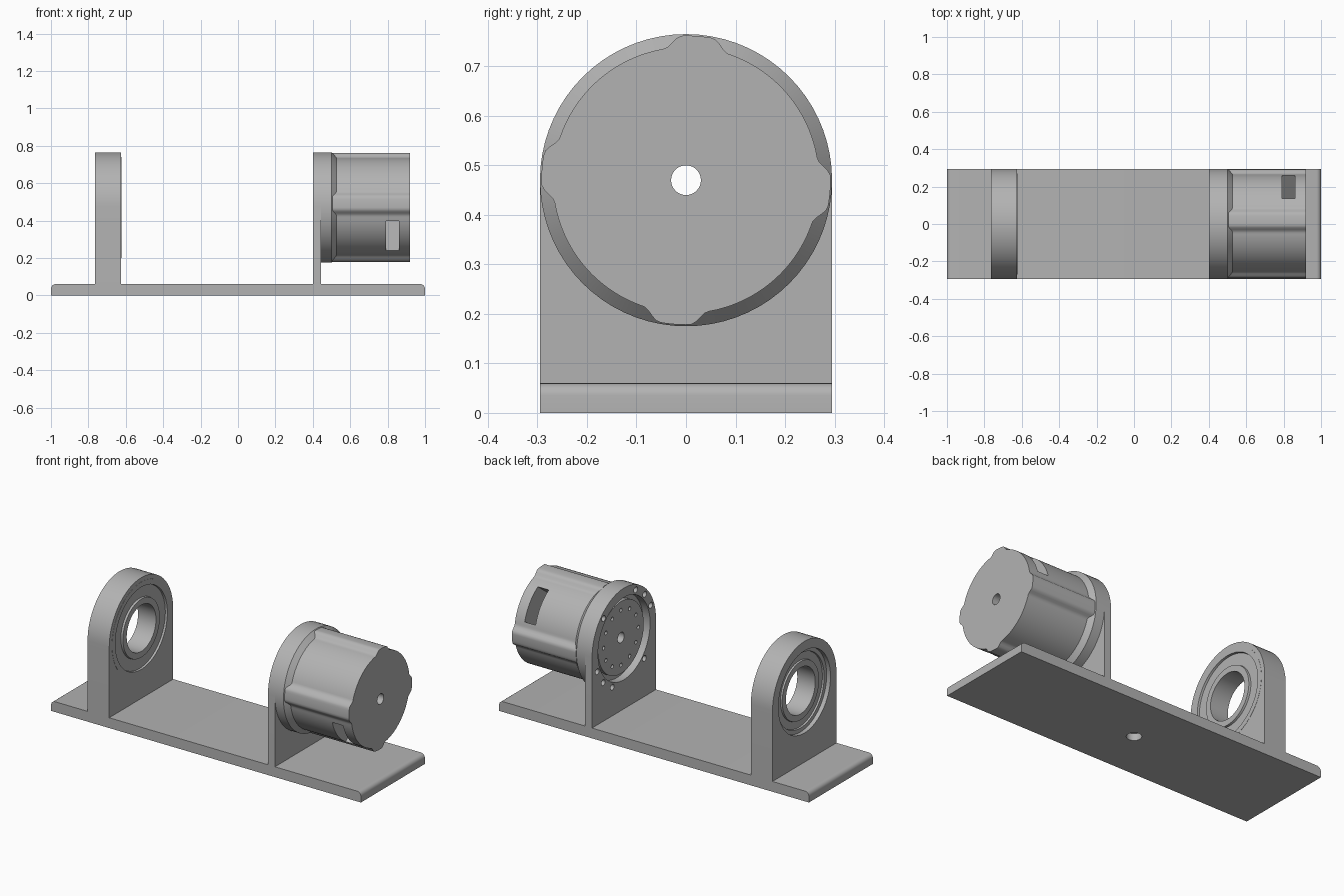
import bpy, bmesh, math
from math import cos, sin, radians, pi
from mathutils import Matrix

if "Cube" in bpy.data.objects:
    bpy.data.objects.remove(bpy.data.objects["Cube"], do_unlink=True)

AXIS = 0.47      # height of the shared shaft line
R = 0.295        # half width of the brackets
made = []

grey = bpy.data.materials.new("machined_grey")
grey.use_nodes = True
COLOUR = (0.45, 0.45, 0.45, 1)
grey.diffuse_color = COLOUR
grey.node_tree.nodes["Principled BSDF"].inputs["Base Color"].default_value = COLOUR


def circle(r, y=0.0, z=AXIS, n=72):
    return [(y + r * cos(2 * pi * i / n), z + r * sin(2 * pi * i / n)) for i in range(n)]


def polar(r, degrees):
    return r * cos(radians(degrees)), AXIS + r * sin(radians(degrees))


def build(name, parts, along="x"):
    """Extrude each (profile, start, end) along an axis into one object."""
    bm = bmesh.new()
    for pts, a, b in parts:
        place = (lambda u, v, t: (t, u, v)) if along == "x" else (lambda u, v, t: (u, t, v))
        ends = [[bm.verts.new(place(u, v, t)) for u, v in pts] for t in (a, b)]
        bm.faces.new(ends[0])
        bm.faces.new(ends[1][::-1])
        for i in range(len(pts)):
            j = (i + 1) % len(pts)
            bm.faces.new((ends[0][j], ends[0][i], ends[1][i], ends[1][j]))
    return finish(name, bm)


def finish(name, bm):
    bmesh.ops.recalc_face_normals(bm, faces=bm.faces)
    mesh = bpy.data.meshes.new(name)
    bm.to_mesh(mesh)
    bm.free()
    mesh.materials.append(grey)
    ob = bpy.data.objects.new(name, mesh)
    bpy.context.collection.objects.link(ob)
    made.append(ob)
    return ob


def lathe(name, profile, n=72):
    """Turn a closed (x, radius) profile around the shaft line."""
    bm = bmesh.new()
    rings = []
    for i in range(n):
        a = 2 * pi * i / n
        rings.append([bm.verts.new((x, r * cos(a), AXIS + r * sin(a))) for x, r in profile])
    m = len(profile)
    for i in range(n):
        p, q = rings[i], rings[(i + 1) % n]
        for k in range(m):
            bm.faces.new((p[k], p[(k + 1) % m], q[(k + 1) % m], q[k]))
    return finish(name, bm)


def cut(ob, cutter):
    """Subtract the cutter, bake the result and discard the cutter."""
    mod = ob.modifiers.new("cut", "BOOLEAN")
    mod.operation, mod.solver, mod.object = "DIFFERENCE", "EXACT", cutter
    cutter.hide_render = True
    deps = bpy.context.evaluated_depsgraph_get()
    mesh = bpy.data.meshes.new_from_object(ob.evaluated_get(deps))
    ob.modifiers.clear()
    ob.data = mesh
    made.remove(cutter)
    bpy.data.objects.remove(cutter, do_unlink=True)


# Base plate with rounded top ends and a blind hole underneath
ROUND, THICK = 0.025, 0.06
corner = [(1 - ROUND + ROUND * cos(radians(a)), THICK - ROUND + ROUND * sin(radians(a)))
          for a in range(0, 91, 15)]
outline = [(1, 0)] + corner + [(-x, z) for x, z in reversed(corner)] + [(-1, 0)]
base = build("base_plate", [(outline, -R, R)], along="y")
bm = bmesh.new()
bmesh.ops.create_cone(bm, cap_ends=True, segments=48, radius1=0.04, radius2=0.04, depth=0.08,
                      matrix=Matrix.Translation((0, 0, 0)))
cut(base, finish("hole_cutter", bm))

# Upright brackets with round tops
arch = [(-R, 0.05), (R, 0.05)] + [polar(R, a) for a in range(0, 181, 5)]
left_bracket = build("motor_bracket", [(arch, 0.40, 0.445)])
right_bracket = build("bearing_bracket", [(arch, -0.765, -0.625)])

# Motor bracket: large opening and bolt holes, grouped in threes on one diagonal
angles = [45, 225] + [c + d for c in (136, 316) for d in (-22, 0, 22)]
bolts = [(circle(0.017, *polar(0.266, a), n=20), 0.35, 0.43) for a in angles]
cut(left_bracket, build("cutter", [(circle(0.24), 0.35, 0.5)] + bolts))

# Bearing bracket: stepped seat
cut(right_bracket, build("cutter", [(circle(0.24), -0.8, -0.6)]))
cut(right_bracket, build("cutter", [(circle(0.27), -0.66, -0.6)]))

# Bearing: races flush on the inner side, recessed on the outer side, sunken shields
IN, OUT = -0.624, -0.74
lathe("bearing", [
    (OUT, 0.135), (OUT, 0.17), (OUT + 0.01, 0.172), (OUT + 0.01, 0.215), (OUT, 0.217), (OUT, 0.24),
    (-0.66, 0.24), (-0.66, 0.27), (IN, 0.27), (IN, 0.24), (IN - 0.012, 0.238), (IN - 0.012, 0.172),
    (IN, 0.17), (IN, 0.135)])

# Motor flange with a chamfer towards the housing
lathe("motor_flange", [(0.445, 0.03), (0.445, R), (0.50, R), (0.53, 0.266), (0.53, 0.03)])

# Motor output disc with a ring of bolt holes
disc = lathe("output_disc", [(0.42, 0.03), (0.42, 0.21), (0.45, 0.21), (0.45, 0.03)])
cut(disc, build("cutter", [(circle(0.011, *polar(0.16, 30 * i), n=16), 0.40, 0.44)
                           for i in range(12)]))


# Motor housing: drum with four soft ribs
def housing_radius(deg):
    off = abs((deg + 4.5 + 45) % 90 - 45)
    t = max(0.0, min(1.0, (14 - off) / 8))
    return 0.269 + 0.023 * t * t * (3 - 2 * t)


drum = [polar(housing_radius(a), a) for a in range(0, 360, 2)]
housing = build("motor_housing", [(drum, 0.505, 0.92)])
cut(housing, build("cutter", [(circle(0.03), 0.45, 1.0)]))

# Slot passing diagonally through the housing
tilt = radians(37.5)
slot = [(u * cos(tilt) - v * sin(tilt), AXIS + u * sin(tilt) + v * cos(tilt))
        for u, v in ((-0.4, -0.1), (0.4, -0.1), (0.4, 0.1), (-0.4, 0.1))]
cut(housing, build("cutter", [(slot, 0.79, 0.86)]))

# Smooth curved walls, keep edges crisp
bpy.ops.object.select_all(action="DESELECT")
for ob in made:
    ob.select_set(True)
bpy.context.view_layer.objects.active = made[0]
bpy.ops.object.shade_smooth_by_angle(angle=radians(30))
